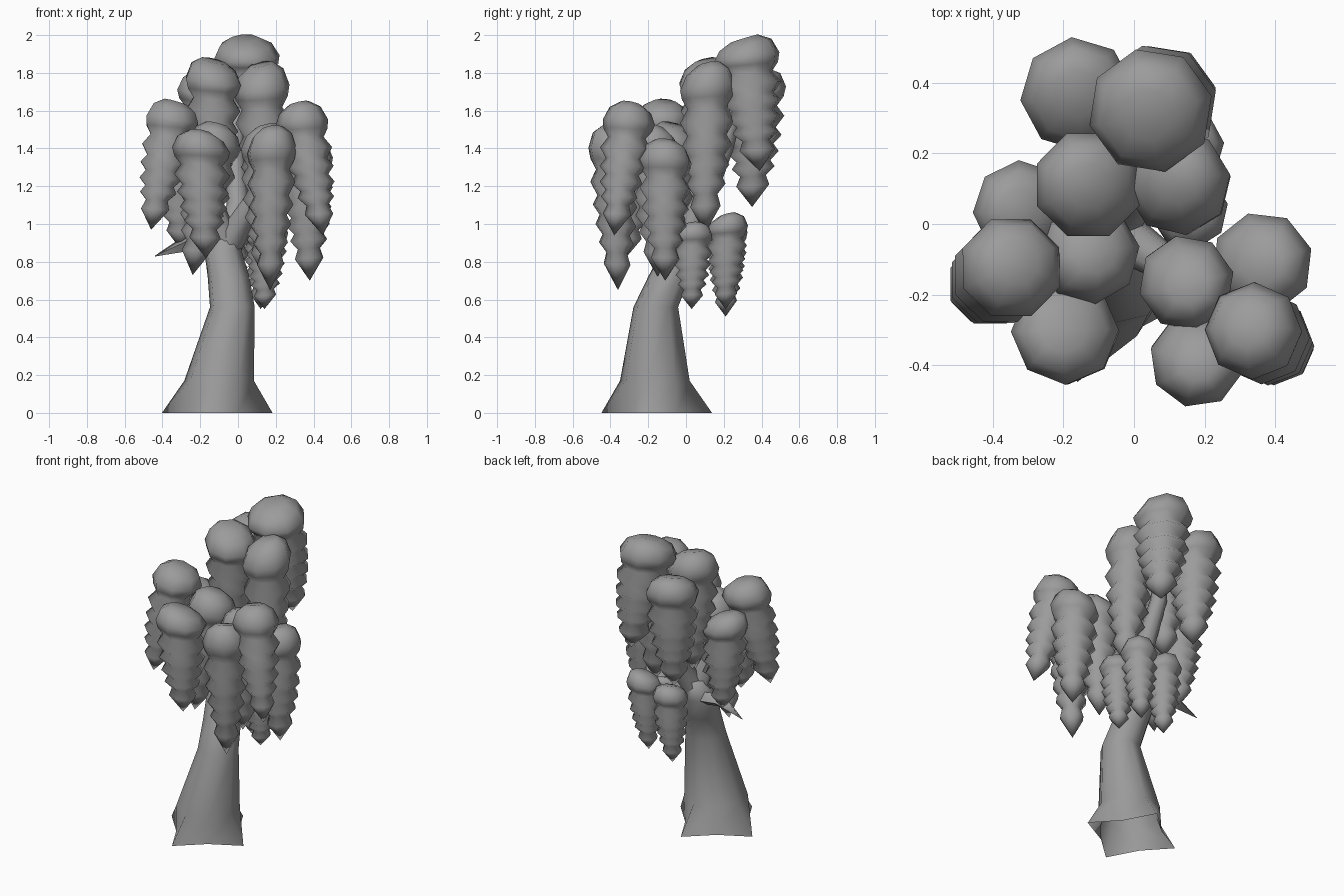
import bpy, bmesh, math, random
from mathutils import Vector

random.seed(4)
cube = bpy.data.objects.get("Cube")
if cube:
    bpy.data.objects.remove(cube)

grey = bpy.data.materials.new("plain_grey")
grey.use_nodes = True
COLOUR = (0.33, 0.33, 0.33, 1)
grey.diffuse_color = COLOUR
grey.node_tree.nodes["Principled BSDF"].inputs["Base Color"].default_value = COLOUR


def loft(name, rings, open_start=False):
    """Skin closed rings of points and cap the ends."""
    bm = bmesh.new()
    loops = [[bm.verts.new(p) for p in ring] for ring in rings]
    n = len(loops[0])
    for a, b in zip(loops, loops[1:]):
        for i in range(n):
            j = (i + 1) % n
            bm.faces.new((a[i], a[j], b[j], b[i]))
    if not open_start:
        bm.faces.new(loops[0])
    bm.faces.new(loops[-1])
    bmesh.ops.remove_doubles(bm, verts=bm.verts, dist=0.0005)
    bmesh.ops.recalc_face_normals(bm, faces=bm.faces)
    mesh = bpy.data.meshes.new(name)
    bm.to_mesh(mesh)
    bm.free()
    mesh.materials.append(grey)
    obj = bpy.data.objects.new(name, mesh)
    bpy.context.collection.objects.link(obj)
    bpy.ops.object.select_all(action='DESELECT')
    obj.select_set(True)
    bpy.context.view_layer.objects.active = obj
    bpy.ops.object.shade_smooth_by_angle(angle=math.radians(85))
    return obj


def ring(centre, radius, turn=0.0, sides=8, root=1.0):
    """Level ring; root scales every second point."""
    pts = []
    for i in range(sides):
        a = turn + math.tau * i / sides
        r = radius * (root if i % 2 else 1)
        pts.append(Vector(centre) + Vector((math.cos(a), math.sin(a), 0)) * r)
    return pts


def tube(name, points, radii, sides=8):
    """Tapered limb whose rings follow the path."""
    pts = [Vector(p) for p in points]
    rings = []
    for i, p in enumerate(pts):
        d = pts[min(i + 1, len(pts) - 1)] - pts[max(i - 1, 0)]
        q = Vector((0, 0, 1)).rotation_difference(d)
        rings.append([p + q @ v for v in ring((0, 0, 0), radii[i], 0, sides)])
    return loft(name, rings)


# Trunk with four flared roots, open underneath
TWIST = -.17
loft("trunk", [
    ring((-.11, -.155, 0), .297, TWIST, root=.62),
    ring((-.1, -.165, .17), .187, TWIST),
    ring((-.03, -.16, .56), .12, TWIST),
    ring((-.05, -.09, .72), .112, TWIST),
    ring((-.08, -.03, .86), .1, TWIST),
    ring((-.06, 0, .98), .075, TWIST),
], open_start=True)

# Limbs reaching into the foliage
top = (-.06, -.02, .88)
tube("back_limb", [top, (0, .08, 1.1), (-.02, .2, 1.4), (.02, .3, 1.7)], [.08, .06, .05, .03])
tube("right_limb", [top, (-.15, -.08, 1.15), (-.28, -.1, 1.45)], [.08, .05, .03])
tube("left_limb", [top, (.1, -.12, 1.15), (.25, -.25, 1.4)], [.08, .05, .03])
tube("low_limb", [top, (.06, .1, .95), (.1, .18, .98)], [.06, .04, .03])
tube("broken_twig", [(-.08, 0, .86), (-.27, .03, .9), (-.44, .05, .83)], [.04, .045, .002], 4)

# Drooping foliage: a tilted round head, shrinking skirts, a pointed tip
PROFILE = [(0, .42), (.05, .8), (.14, 1), (.2, .93), (.26, .72), (.34, .97),
           (.42, .7), (.48, .9), (.54, .64), (.6, .82), (.66, .55),
           (.71, .7), (.77, .42), (.84, .54), (1, 0)]


def strand(name, head, high, tail, low, radius):
    turn = random.random()
    outward = Vector((*head, 0)).normalized()
    a, b = Vector((*head, high)), Vector((*tail, low))
    a.z -= .1 * radius
    rings = []
    for t, r in PROFILE:
        slope = max(.08, .3 - t)
        c = a.lerp(b, t)
        loop = ring(c, max(r * radius, .0001), turn)
        for p in loop:
            p.z += slope * (p - c).dot(outward)
        rings.append(loop)
    return loft(name, rings)


# head x y, top height, tail x y, bottom height, radius
STRANDS = {
    "crown": ((.035, .31), 2.0, (.12, .39), 1.28, .178),
    "crown_back": ((-.16, .37), 1.82, (-.16, .35), 1.09, .163),
    "crown_right": ((-.13, .11), 1.88, (-.13, .12), 1.1, .157),
    "crown_left": ((.12, .12), 1.86, (.15, .1), .95, .15),
    "right_back": ((-.32, .04), 1.5, (-.3, .05), .86, .14),
    "right_outer": ((-.33, -.11), 1.66, (-.46, -.21), .97, .148),
    "right_inner": ((-.11, -.08), 1.54, (-.24, -.1), .73, .145),
    "right_front": ((-.2, -.3), 1.5, (-.17, -.32), .82, .153),
    "left_outer": ((.32, -.29), 1.65, (.45, -.38), .94, .138),
    "left_inner": ((.15, -.17), 1.53, (.14, -.15), .72, .136),
    "left_front": ((.18, -.39), 1.52, (.17, -.36), .65, .135),
    "left_back": ((.36, -.11), 1.45, (.38, -.11), .7, .145),
    "low_left": ((.16, .04), 1.01, (.14, .03), .55, .11),
    "low_back": ((.15, .22), 1.06, (.12, .21), .55, .11),
    "low_right": ((-.04, .22), 1.02, (-.05, .21), .51, .11),
}
for name, spec in STRANDS.items():
    strand(name + "_foliage", *spec)
